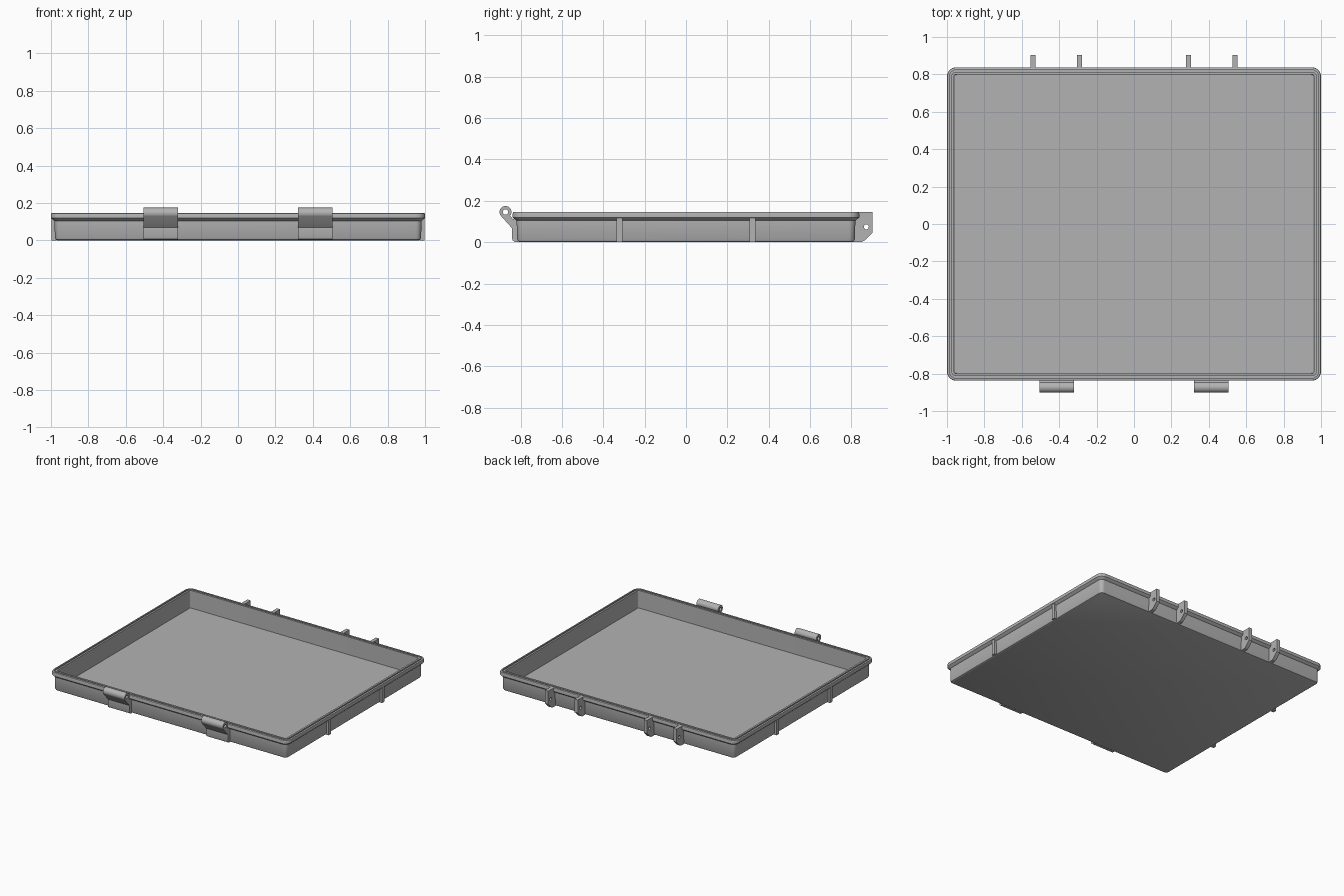
import bpy, bmesh
from math import sin, cos, pi, radians

default = bpy.data.objects.get("Cube")
if default:
    bpy.data.objects.remove(default)

GREY = (0.45, 0.45, 0.45, 1)
grey = bpy.data.materials.new("grey plastic")
grey.use_nodes = True
grey.diffuse_color = GREY
grey.node_tree.nodes["Principled BSDF"].inputs["Base Color"].default_value = GREY


def add_object(name, mesh):
    obj = bpy.data.objects.new(name, mesh)
    bpy.context.collection.objects.link(obj)
    mesh.materials.clear()
    mesh.materials.append(grey)
    bpy.ops.object.select_all(action="DESELECT")
    obj.select_set(True)
    bpy.context.view_layer.objects.active = obj
    bpy.ops.object.shade_smooth_by_angle(angle=radians(30))
    return obj


def arc(cx, cy, r, start, end, n):
    """Points on an arc, angles in degrees."""
    angles = [radians(start + (end - start) * i / n) for i in range(n + 1)]
    return [(cx + r * cos(a), cy + r * sin(a)) for a in angles]


def rounded_rect(hx, hy, r):
    corners = [(1, 1, 0), (-1, 1, 90), (-1, -1, 180), (1, -1, 270)]
    return [p for sx, sy, a in corners
            for p in arc(sx * (hx - r), sy * (hy - r), r, a, a + 90, 8)]


def plate(name, loops, x, width):
    """Extrude a side profile (y, z), with any holes, across a width in x."""
    curve = bpy.data.curves.new(name, "CURVE")
    curve.dimensions = "2D"
    curve.fill_mode = "BOTH"
    curve.extrude = width / 2
    for pts in loops:
        spline = curve.splines.new("POLY")
        spline.points.add(len(pts) - 1)
        for point, (y, z) in zip(spline.points, pts):
            point.co = (y, z, 0, 1)
        spline.use_cyclic_u = True
    temp = bpy.data.objects.new(name + " outline", curve)
    bpy.context.collection.objects.link(temp)
    mesh = bpy.data.meshes.new_from_object(
        temp.evaluated_get(bpy.context.evaluated_depsgraph_get()))
    bpy.data.objects.remove(temp)
    bm = bmesh.new()
    bm.from_mesh(mesh)
    bmesh.ops.remove_doubles(bm, verts=bm.verts, dist=1e-5)
    bmesh.ops.recalc_face_normals(bm, faces=bm.faces)
    bm.to_mesh(mesh)
    bm.free()
    obj = add_object(name, mesh)
    obj.rotation_euler = (pi / 2, 0, pi / 2)
    obj.location.x = x
    return obj


# Tray shell: (inset, height) profile swept round a rounded rectangle
HX, HY = 1.0, 0.838
profile = [(0.034, 0), (0.026, 0.004), (0.021, 0.014), (0.019, 0.105),
           (0.012, 0.109), (0.0, 0.12), (0.0, 0.139), (0.002, 0.145),
           (0.008, 0.147), (0.014, 0.147), (0.014, 0.138), (0.024, 0.138),
           (0.024, 0.147), (0.038, 0.147), (0.04, 0.014)]
bm = bmesh.new()
rings = []
for inset, z in profile:
    outline = rounded_rect(HX - inset, HY - inset, max(0.05 - inset, 0.01))
    rings.append([bm.verts.new((x, y, z)) for x, y in outline])
for low, high in zip(rings, rings[1:]):
    for i in range(len(low)):
        j = (i + 1) % len(low)
        bm.faces.new((low[i], low[j], high[j], high[i]))
bm.faces.new(rings[0][::-1])
bm.faces.new(rings[-1])
bmesh.ops.recalc_face_normals(bm, faces=bm.faces)
tray = bpy.data.meshes.new("tray")
bm.to_mesh(tray)
bm.free()
add_object("tray", tray)

# Front hinge knuckles: pad, sloping arm and rolled tube
knuckle = ([(-0.81, 0.002), (-0.828, 0.002), (-0.838, 0.008), (-0.842, 0.02),
            (-0.842, 0.068)]
           + arc(-0.873, 0.146, 0.029, 215, -40, 20)
           + [(-0.838, 0.113), (-0.81, 0.113)])
tube_hole = arc(-0.873, 0.146, 0.013, 0, 345, 23)

# Back lugs with a pin hole
lug = [(0.81, 0.001), (0.85, 0.001), (0.864, 0.008), (0.903, 0.047),
       (0.903, 0.146), (0.834, 0.146), (0.834, 0.12), (0.81, 0.115)]
pin_hole = arc(0.872, 0.074, 0.012, 0, 340, 17)

for side, sx in (("left", 1), ("right", -1)):
    plate(f"{side}_front_knuckle", [knuckle, tube_hole], sx * 0.413, 0.182)
    for place, x in (("inner", 0.291), ("outer", 0.54)):
        plate(f"{side}_{place}_back_lug", [lug, pin_hole], sx * x, 0.027)
    # Upright ribs on the side walls, under the rim
    for place, y in (("front", -0.321), ("back", 0.321)):
        rib = [(y - 0.014, 0.001), (y + 0.014, 0.001),
               (y + 0.014, 0.12), (y - 0.014, 0.12)]
        plate(f"{side}_{place}_rib", [rib], sx * 0.983, 0.026)
